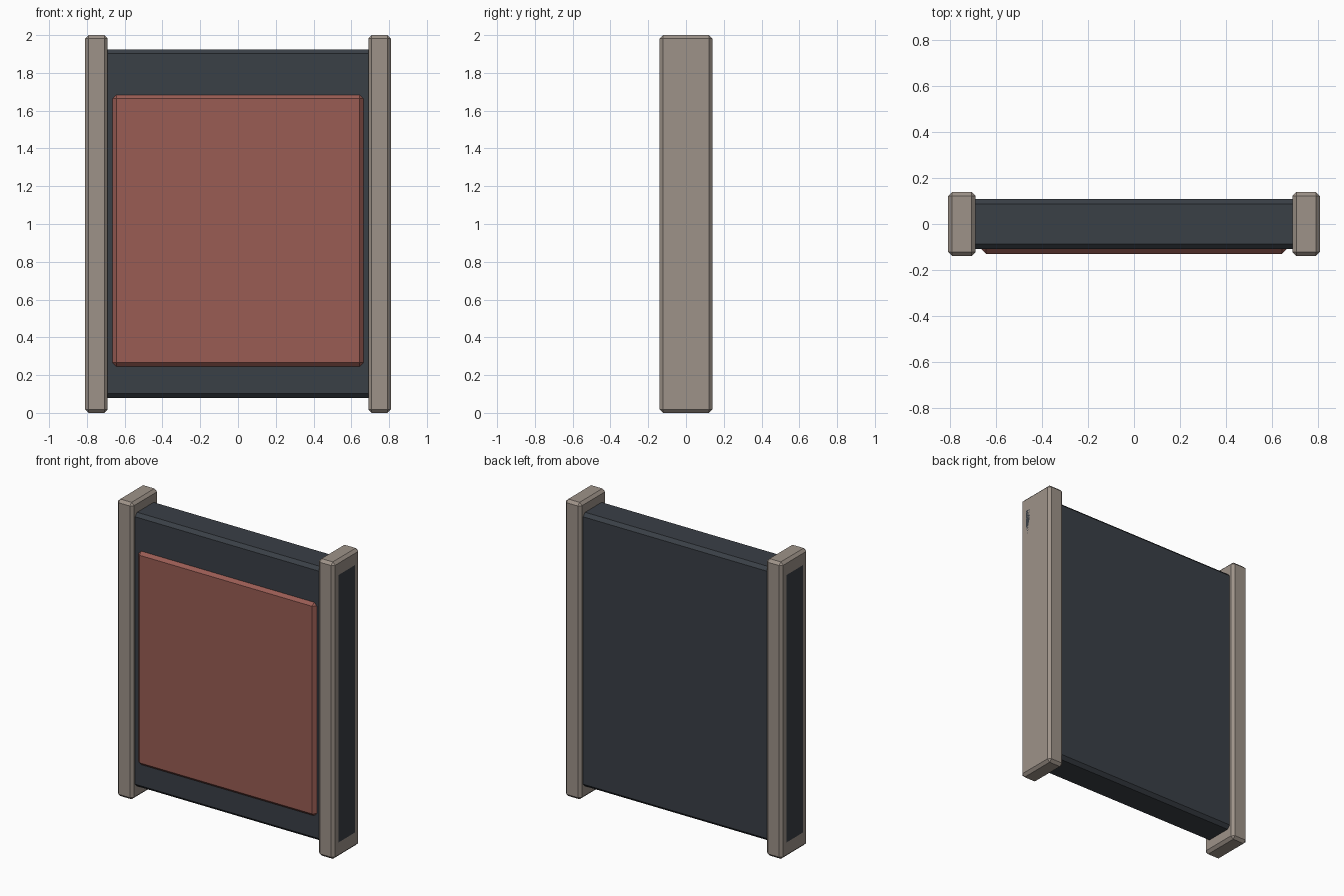
import bpy
import bmesh

if "Cube" in bpy.data.objects:
    bpy.data.objects.remove(bpy.data.objects["Cube"])


def material(name, color):
    mat = bpy.data.materials.new(name)
    mat.diffuse_color = (*color, 1)
    mat.use_nodes = True
    mat.node_tree.nodes["Principled BSDF"].inputs["Base Color"].default_value = mat.diffuse_color
    return mat


def box(name, lo, hi, bevel, mat):
    """Chamfered box between two opposite corners."""
    bm = bmesh.new()
    bmesh.ops.create_cube(bm, size=1)
    for v in bm.verts:
        for i in range(3):
            v.co[i] = lo[i] if v.co[i] < 0 else hi[i]
    bmesh.ops.bevel(bm, geom=bm.edges[:], offset=bevel, offset_type='OFFSET',
                    segments=1, affect='EDGES')
    mesh = bpy.data.meshes.new(name)
    bm.to_mesh(mesh)
    bm.free()
    mesh.materials.append(mat)
    obj = bpy.data.objects.new(name, mesh)
    bpy.context.collection.objects.link(obj)
    return obj


stone = material("post_stone", (0.34, 0.29, 0.25))
dark = material("panel_dark", (0.042, 0.050, 0.061))
red = material("inset_red", (0.32, 0.107, 0.088))

# Side posts
for side, x in (("left", -0.75), ("right", 0.75)):
    box(side + "_post", (x - 0.06, -0.14, 0), (x + 0.06, 0.14, 2), 0.018, stone)

# Main panel, running through both posts to their outer faces
box("main_panel", (-0.81, -0.11, 0.08), (0.81, 0.11, 1.925), 0.022, dark)

# Raised red panel on the front
box("front_inset", (-0.665, -0.13, 0.245), (0.665, -0.07, 1.685), 0.021, red)
